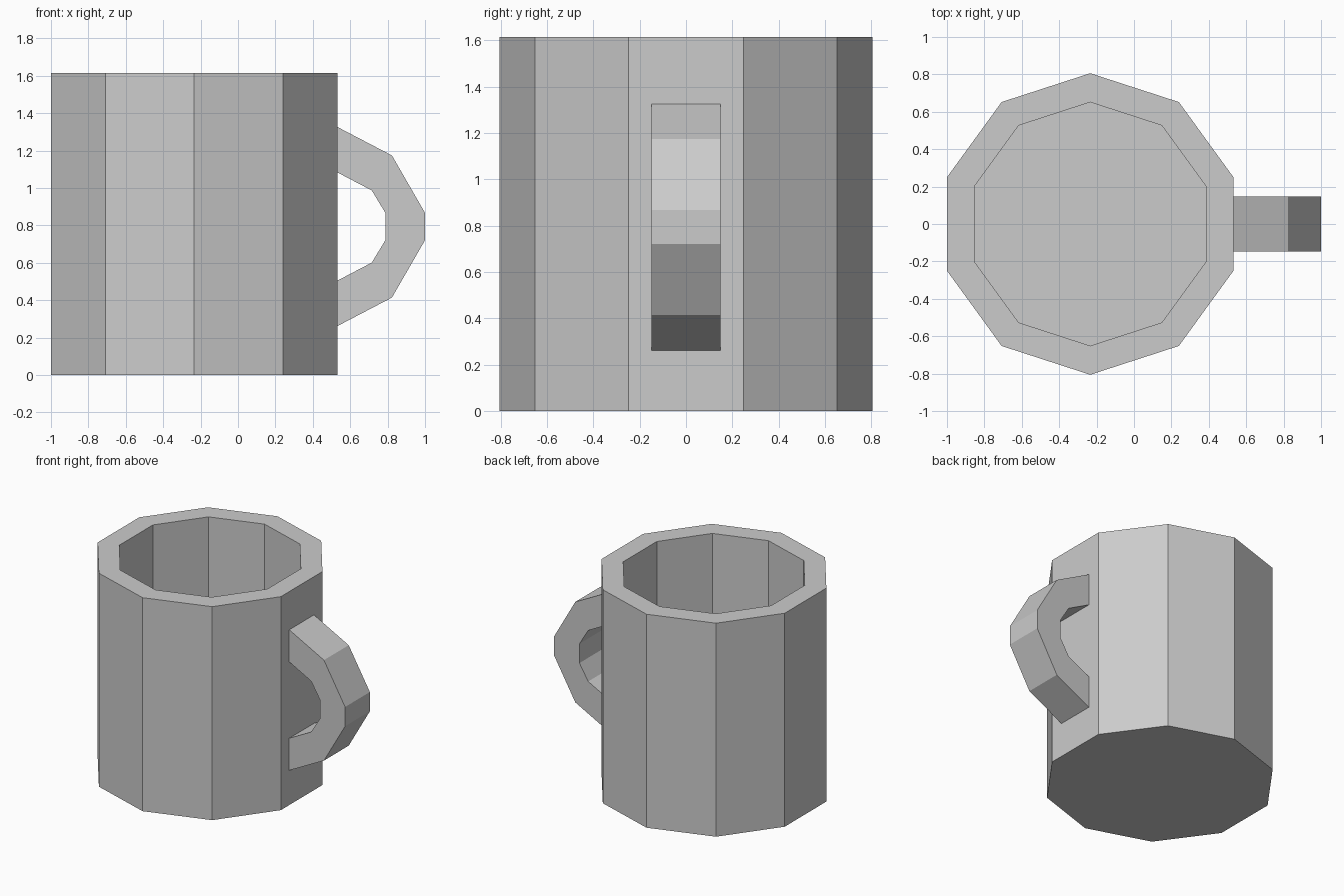
import bpy, bmesh, math

if "Cube" in bpy.data.objects:
    bpy.data.objects.remove(bpy.data.objects["Cube"])

CX, SIDES, HEIGHT, FLOOR = -0.234, 10, 1.615, 0.155


def make_object(name, bm):
    bmesh.ops.recalc_face_normals(bm, faces=bm.faces)
    mesh = bpy.data.meshes.new(name)
    bm.to_mesh(mesh)
    bm.free()
    obj = bpy.data.objects.new(name, mesh)
    bpy.context.collection.objects.link(obj)
    return obj


def ring(bm, radius, z):
    verts = []
    for i in range(SIDES):
        a = math.radians(90) + math.tau * i / SIDES
        verts.append(bm.verts.new((CX + radius * math.cos(a), radius * math.sin(a), z)))
    return verts


def bridge(bm, a, b):
    n = len(a)
    for i in range(n):
        j = (i + 1) % n
        bm.faces.new((a[i], a[j], b[j], b[i]))


# Ten-sided cup: outer wall, flat rim, inner wall and floor
bm = bmesh.new()
profile = [(0.806, 0), (0.806, HEIGHT), (0.651, HEIGHT), (0.651, FLOOR)]
rings = [ring(bm, r, z) for r, z in profile]
for a, b in zip(rings, rings[1:]):
    bridge(bm, a, b)
bm.faces.new(rings[0])
bm.faces.new(rings[-1])
make_object("cup_body", bm)

# Faceted handle: square-section arch, mirrored about its mid height
MID, HALF_WIDTH = 0.794, 0.148
outer = [(0.53, 0.533), (0.823, 0.38), (1.0, 0.073)]
inner = [(0.53, 0.29), (0.715, 0.193), (0.788, 0.073)]
outer += [(x, -z) for x, z in reversed(outer)]
inner += [(x, -z) for x, z in reversed(inner)]
bm = bmesh.new()
sections = []
for (ox, oz), (ix, iz) in zip(outer, inner):
    corners = [(ox, -HALF_WIDTH, oz), (ox, HALF_WIDTH, oz),
               (ix, HALF_WIDTH, iz), (ix, -HALF_WIDTH, iz)]
    sections.append([bm.verts.new((x, y, MID + z)) for x, y, z in corners])
for a, b in zip(sections, sections[1:]):
    bridge(bm, a, b)
bm.faces.new(sections[0])
bm.faces.new(sections[-1])
make_object("handle", bm)
